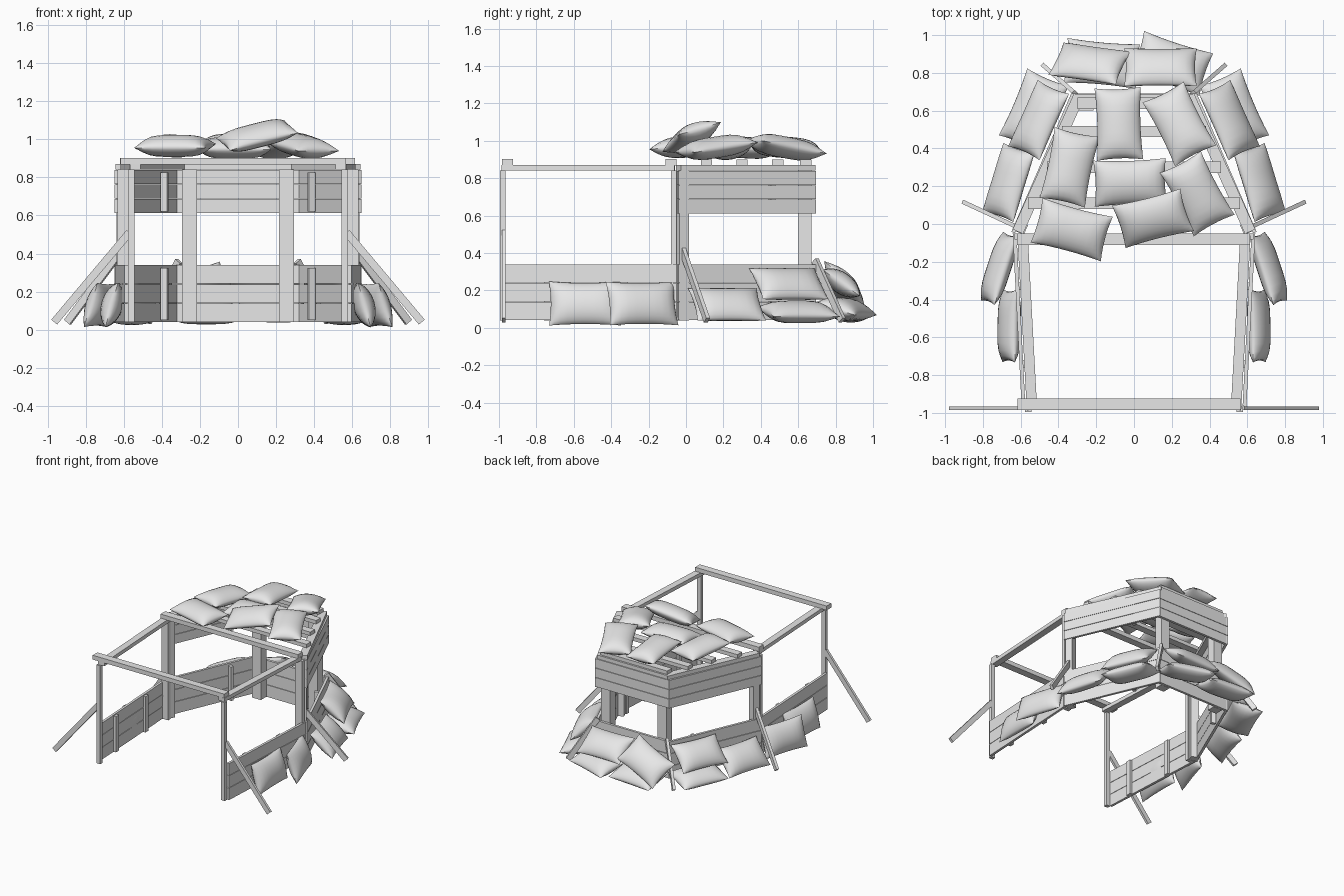
import bpy, math
from math import radians
from mathutils import Vector, Matrix

if "Cube" in bpy.data.objects:
    bpy.data.objects.remove(bpy.data.objects["Cube"])

grey = bpy.data.materials.new("plain grey")
grey.diffuse_color = (0.8, 0.8, 0.8, 1)
grey.use_nodes = True
grey.node_tree.nodes["Principled BSDF"].inputs["Base Color"].default_value = grey.diffuse_color


def add(name, verts, faces):
    me = bpy.data.meshes.new(name)
    me.from_pydata(verts, [], faces)
    me.materials.append(grey)
    ob = bpy.data.objects.new(name, me)
    bpy.context.collection.objects.link(ob)
    return ob


def beam(name, a, b, w, h, up=(0, 0, 1)):
    """Box running from a to b: w sideways, h along the up direction."""
    a, b = Vector(a), Vector(b)
    d = (b - a).normalized()
    s = d.cross(Vector(up)).normalized()
    t = s.cross(d)
    vs = [p + s * (i * w / 2) + t * (j * h / 2)
          for p in (a, b) for i, j in ((-1, -1), (1, -1), (1, 1), (-1, 1))]
    fs = [(0, 1, 2, 3), (7, 6, 5, 4)] + [(i, i + 4, (i + 1) % 4 + 4, (i + 1) % 4) for i in range(4)]
    return add(name, vs, fs)


def wall(name, a, b, z0, z1, n=3, t=0.02):
    """Stack of horizontal boards with thin cracks."""
    h = (z1 - z0) / n
    for i in range(n):
        z = z0 + h * (i + .5)
        beam(f"{name}_board", (*a, z), (*b, z), t, h - 0.003)


def bag(name, loc, yaw, tilt=0, pitch=0, L=0.385, W=0.245, T=0.115, n=12):
    """Pillow with pinched corners and a sharp seam."""
    vs, idx = [], {}
    for side in (1, -1):
        for i in range(n + 1):
            for j in range(n + 1):
                rim = i in (0, n) or j in (0, n)
                if rim and side < 0:
                    idx[side, i, j] = idx[1, i, j]
                    continue
                u = math.sin((i / n - .5) * math.pi)
                v = math.sin((j / n - .5) * math.pi)
                x = L / 2 * u * (1 - 0.05 * (1 - v * v))
                y = W / 2 * v * (1 - 0.07 * (1 - u * u))
                z = side * T / 2 * (max(0, 1 - u ** 4) * max(0, 1 - v * v)) ** 0.6
                idx[side, i, j] = len(vs)
                vs.append((x, y, z))
    fs = []
    for side in (1, -1):
        for i in range(n):
            for j in range(n):
                q = [idx[side, i, j], idx[side, i + 1, j], idx[side, i + 1, j + 1], idx[side, i, j + 1]]
                fs.append(q[::side])
    ob = add(name, vs, fs)
    ob.location = loc
    ob.rotation_euler = (radians(tilt), radians(pitch), radians(yaw))
    for o in bpy.context.selected_objects:
        o.select_set(False)
    ob.select_set(True)
    bpy.context.view_layer.objects.active = ob
    bpy.ops.object.shade_smooth_by_angle(angle=radians(50))


# parts on both sides
for s in (1, -1):
    # posts
    beam("front_post", (s * .56, -.98, .04), (s * .56, -.98, .84), .035, .03, (0, 1, 0))
    beam("middle_post", (s * .602, -.066, .04), (s * .602, -.066, .84), .062, .03, (0, 1, 0))
    beam("inner_post", (s * .6, -.02, .04), (s * .6, -.02, .84), .06, .055, (-s * .39, .92, 0))
    beam("back_post", (s * .255, .635, .04), (s * .255, .635, .84), .08, .07, (0, 1, 0))
    # plank walls
    wall("trench_wall", (s * .585, -.965), (s * .632, -.05), .04, .34)
    for nm, z0, z1 in (("lower_side", .04, .34), ("upper_side", .61, .84)):
        wall(nm, (s * .64, -.045), (s * .322, .69), z0, z1)
        # upright batten in the middle of the inside face
        beam(nm + "_batten", (s * .385, .46, z0 + .01), (s * .385, .46, z1 - .015), .035, .025, (-s * .39, .92, 0))
    for y in (-.74, -.33):
        x = s * (.585 + .047 * (y + .965) / .915 - .02)
        beam("trench_batten", (x, y, .04), (x, y, .33), .02, .04, (0, 1, 0))
    # top rails
    beam("front_side_rail", (s * .54, -.985, .855), (s * .59, -.06, .855), .055, .03)
    beam("roof_side_rail", (s * .615, -.04, .855), (s * .29, .68, .855), .06, .03)
    # leaning struts
    beam("front_strut", (s * .57, -.975, .51), (s * .965, -.975, .04), .02, .04)
    beam("middle_strut", (s * .61, -.02, .42), (s * .895, .112, .04), .022, .04)
    beam("back_strut", (s * .31, .69, .36), (s * .475, .835, .04), .022, .04)

    # sandbags against the side walls
    bag("trench_sandbag", (s * .66, -.54, .13), s * 91, 74)
    bag("trench_sandbag", (s * .715, -.235, .13), s * 108, 72)
    bag("side_sandbag_low", (s * .665, .22, .125), s * 107, 45)
    bag("side_sandbag_low", (s * .53, .60, .085), s * 113, 12)
    bag("side_sandbag_top", (s * .505, .55, .235), s * 114, 42)

# back wall
for nm, z0, z1 in (("lower_back", .04, .34), ("upper_back", .61, .84)):
    wall(nm, (-.325, .68), (.325, .68), z0, z1)

# cross beams and roof slats
beam("front_beam", (-.617, -.955, .885), (.565, -.955, .885), .06, .035)
beam("middle_beam", (-.62, -.08, .885), (.615, -.08, .885), .06, .035)
beam("back_rail", (-.3, .655, .855), (.3, .655, .855), .06, .03)
for y, hx in ((.11, .56), (.30, .46), (.49, .38), (.64, .30)):
    beam("roof_slat", (-hx, y, .884), (hx, y, .884), .06, .03)

# sandbags behind the back wall
bag("back_sandbag_low", (-.17, .85, .09), 175, 15)
bag("back_sandbag_low", (.2, .85, .10), 162, 15)
bag("back_sandbag_top", (-.235, .85, .215), 172, 42, 20)
bag("back_sandbag_top", (.14, .83, .24), 180, 35)

# sandbags on the roof: x, y, z, yaw, tilt, pitch
for x, y, z, yaw, tilt, pitch in (
        (-.08, .53, .965, -88, 0, -5), (.24, .53, .965, -63, 0, -10),
        (-.34, .30, .965, 78, 0, 4), (-.02, .22, .955, 2, 4, 0),
        (.335, .16, .965, -62, 0, 8), (-.33, -.03, .965, -15, 5, 0),
        (.10, .03, 1.02, 14, 16, -14)):
    bag("roof_sandbag", (x, y, z), yaw, tilt, pitch)
